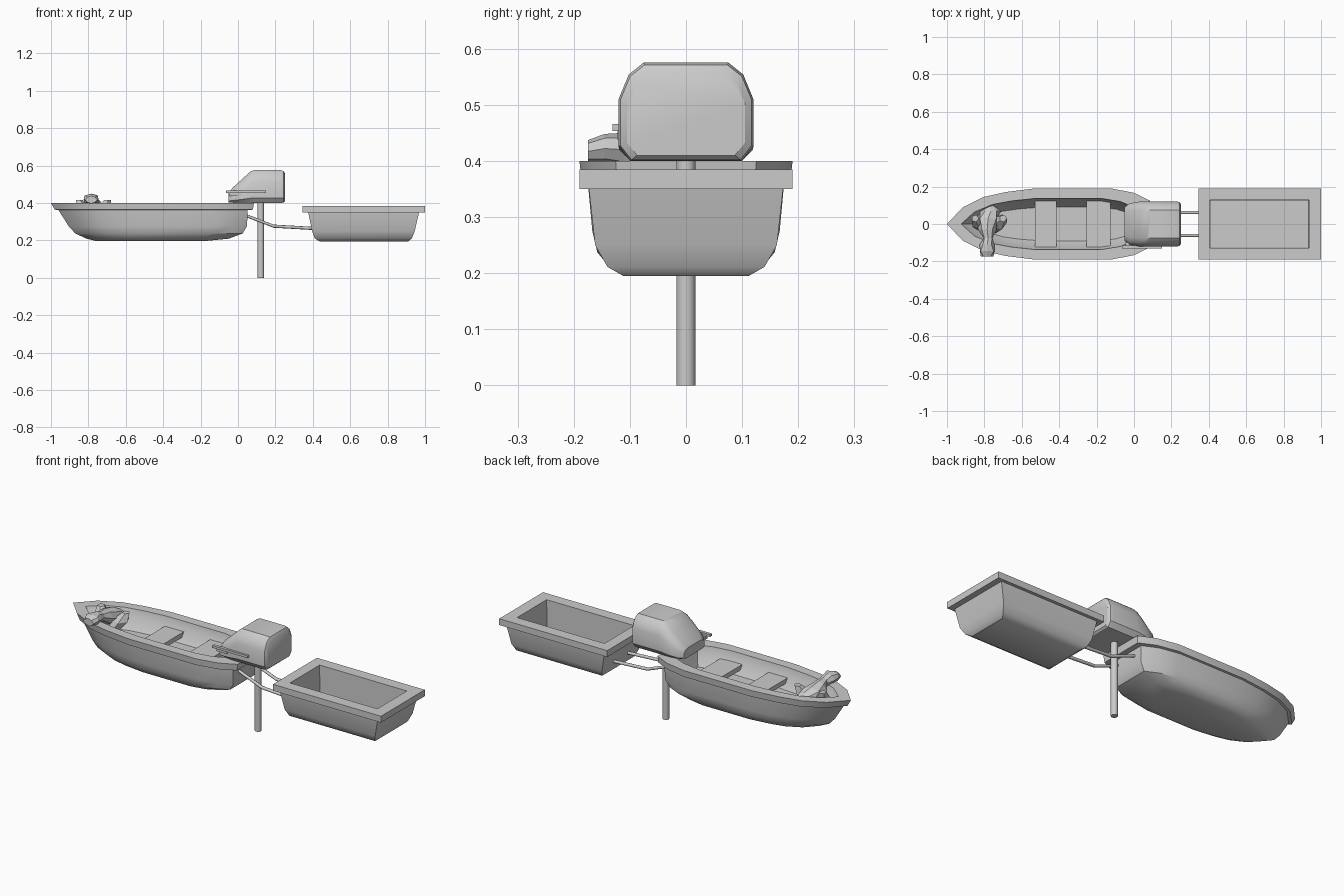
import bpy, bmesh, math
from mathutils import Vector

if "Cube" in bpy.data.objects:
    bpy.data.objects.remove(bpy.data.objects["Cube"])


def loft(name, rings, smooth=None):
    """Bridge equal-sized rings of points and cap both ends."""
    bm = bmesh.new()
    rows = [[bm.verts.new(p) for p in r] for r in rings]
    n = len(rows[0])
    for a, b in zip(rows, rows[1:]):
        for i in range(n):
            j = (i + 1) % n
            bm.faces.new((a[i], a[j], b[j], b[i]))
    bm.faces.new(rows[0][::-1])
    bm.faces.new(rows[-1])
    bmesh.ops.recalc_face_normals(bm, faces=bm.faces)
    me = bpy.data.meshes.new(name)
    bm.to_mesh(me)
    bm.free()
    if smooth:
        me.shade_smooth()
        me.set_sharp_from_angle(angle=math.radians(smooth))
    ob = bpy.data.objects.new(name, me)
    bpy.context.collection.objects.link(ob)
    return ob


def rect(x0, x1, y, z):
    return [(x0, -y, z), (x1, -y, z), (x1, y, z), (x0, y, z)]


def box(name, x0, x1, y0, y1, z0, z1):
    m, h = (y0 + y1) / 2, (y1 - y0) / 2
    ob = loft(name, [rect(x0, x1, h, z0), rect(x0, x1, h, z1)])
    ob.location.y = m
    return ob


# Boat plan outline: fraction along length, fraction of half width
PLAN = [(.078, .47), (.18, .76), (.29, .90), (.43, 1), (.81, 1), (.92, .88), (1, .66)]


def plan_ring(bow, stern, half, z):
    side = [(bow + t * (stern - bow), w * half) for t, w in PLAN]
    return ([(bow, 0, z)] + [(x, -y, z) for x, y in side]
            + [(x, y, z) for x, y in reversed(side)])


# Hull with rim and hollow interior: bow x, stern x, half width, z
loft("boat_hull", [plan_ring(*s) for s in (
    (-.76, -.17, .105, .197), (-.81, -.05, .135, .209), (-.87, .025, .158, .237),
    (-.905, .048, .167, .275), (-.96, .052, .175, .362), (-.98, .08, .186, .364),
    (-1, .085, .19, .40), (-.925, .0, .137, .40), (-.90, -.01, .13, .36),
    (-.85, -.03, .09, .30))], 32)

# Bench seats
for i, (a, b) in enumerate(((-.53, -.415), (-.255, -.125))):
    box(f"seat_{i + 1}", a, b, -.125, .125, .325, .35)


# Motor cowling: chamfered sections along x
def cowl_ring(x, h, z0, z1):
    d = z1 - z0
    side = [(.83, 0), (1, .15), (1, .63), (.85, .88), (.63, 1)]
    r = [(x, -h * u, z0 + d * v) for u, v in side]
    return r + [(x, -y, z) for x, y, z in reversed(r)]


loft("motor_cowling", [cowl_ring(*s) for s in (
    (-.05, .09, .403, .455), (-.025, .11, .401, .485), (.025, .119, .40, .53),
    (.065, .12, .40, .567), (.085, .12, .40, .575), (.23, .12, .40, .575),
    (.243, .117, .402, .571), (.252, .105, .41, .558))], 32)


# Motor shaft
def circle(r, n):
    return [(r * math.cos(k * math.tau / n), r * math.sin(k * math.tau / n)) for k in range(n)]


loft("motor_shaft", [[(.122 + u, v, z) for u, v in circle(.0175, 10)] for z in (0, .42)], 40)

# Tiller handle and its bracket
box("tiller_handle", -.065, .15, -.131, -.115, .453, .466)
box("tiller_bracket", -.045, .02, -.122, -.1, .437, .455)

# Tow arms
for side in (-1, 1):
    path = [(.03, .338), (.055, .328), (.19, .276), (.40, .264)]
    loft("tow_arm", [[(x, side * .061 + u, z + v) for u, v in circle(.0085, 8)]
                     for x, z in path], 50)

# Trailing tub with wide rim and recess
loft("tub", [rect(*s) for s in (
    (.435, .91, .112, .195), (.41, .93, .14, .211), (.396, .945, .162, .25),
    (.375, .968, .173, .35), (.345, 1, .19, .35), (.345, 1, .19, .385),
    (.405, .935, .128, .385), (.41, .93, .125, .235))], 32)


# Folded bundle lying over the bow: uneven sections along y
def bundle_ring(y, cx, cz, rx, rz, k):
    return [(cx + rx * u * (1 + .12 * (-1) ** (i + k)), y, cz + rz * v)
            for i, (u, v) in enumerate(circle(1, 8))]


loft("bow_bundle", [bundle_ring(*s, k) for k, s in enumerate((
    (-.175, -.785, .417, .03, .02), (-.145, -.785, .422, .044, .026),
    (-.11, -.785, .42, .036, .03), (-.075, -.78, .412, .026, .026),
    (-.03, -.785, .395, .045, .042), (.03, -.78, .375, .055, .05),
    (.07, -.765, .365, .05, .04), (.10, -.77, .36, .02, .02)))])
for s, x in ((-1, -.83), (1, -.72)):
    c = Vector((x, .01, .375))
    loft("bundle_fold", [[(c.x + s * t + u * r, c.y + t + v * r, c.z + t * .3 + w)
                          for u, v in circle(1, 5)]
                         for t, r, w in ((-.03, .03, -.05), (0, .042, 0), (.02, .02, .035))])
